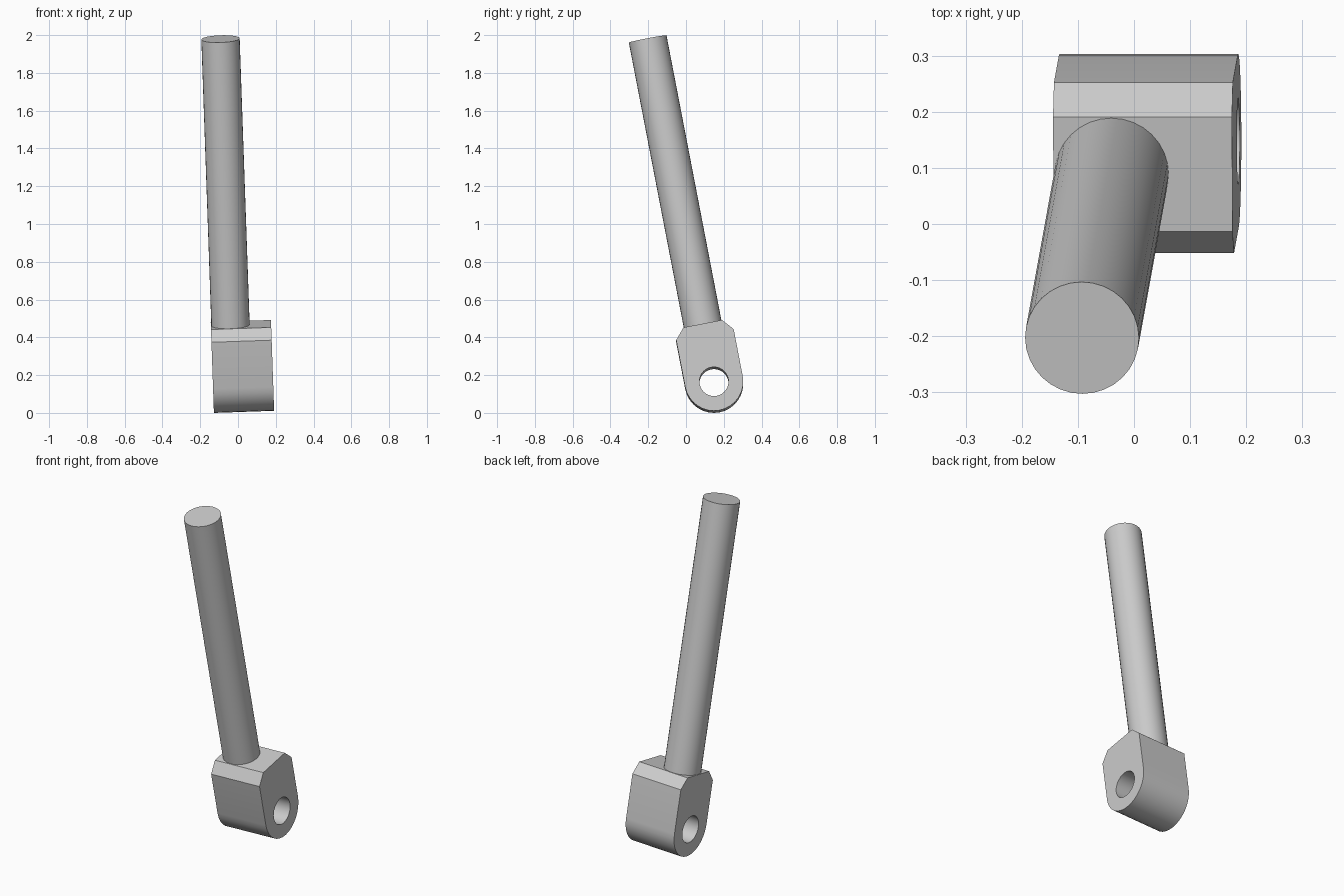
import bpy, bmesh
from math import radians, cos, sin, pi
from mathutils import Matrix, Vector

cube = bpy.data.objects.get("Cube")
if cube:
    bpy.data.objects.remove(cube, do_unlink=True)

# Plain grey metal
metal = bpy.data.materials.new("grey metal")
metal.use_nodes = True
metal.diffuse_color = (0.6, 0.6, 0.6, 1)
metal.node_tree.nodes["Principled BSDF"].inputs["Base Color"].default_value = (0.6, 0.6, 0.6, 1)

# Tilted frame: origin on the pin axis, local x along the pin, local z along the rod
FRAME = (Matrix.Translation((-0.029, 0.148, 0.1585))
         @ Matrix.Rotation(radians(-2), 4, 'Y') @ Matrix.Rotation(radians(10.9), 4, 'X'))
ROD_RADIUS, ROD_TOP = 0.1015, 1.856
LUG_RADIUS, HOLE_RADIUS = 0.155, 0.077
LUG_LEFT, LUG_RIGHT = 0.215, -0.104
SHOULDER, LUG_TOP, TOP_HALF = 0.253, 0.312, 0.104


def finish(bm, name):
    bmesh.ops.recalc_face_normals(bm, faces=bm.faces)
    mesh = bpy.data.meshes.new(name)
    bm.to_mesh(mesh)
    bm.free()
    mesh.materials.append(metal)
    obj = bpy.data.objects.new(name, mesh)
    bpy.context.collection.objects.link(obj)
    obj.matrix_world = FRAME
    bpy.ops.object.select_all(action='DESELECT')
    obj.select_set(True)
    bpy.context.view_layer.objects.active = obj
    bpy.ops.object.shade_smooth_by_angle(angle=radians(25))
    return obj


def arc(radius, start, end, steps):
    angles = [start + (end - start) * i / steps for i in range(steps + 1)]
    return [(radius * cos(a), radius * sin(a)) for a in angles]


def add_loop(bm, points, x):
    verts = [bm.verts.new((x, y, z)) for y, z in points]
    return [bm.edges.new((v, verts[i - 1])) for i, v in enumerate(verts)]


# Lug: rounded bottom, chamfered shoulders, pin hole through
bm = bmesh.new()
outline = arc(LUG_RADIUS, pi, 2 * pi, 16) + [
    (LUG_RADIUS, SHOULDER), (TOP_HALF, LUG_TOP), (-TOP_HALF, LUG_TOP), (-LUG_RADIUS, SHOULDER)]
hole = arc(HOLE_RADIUS, 0, 2 * pi, 32)[:-1]
edges = add_loop(bm, outline, LUG_RIGHT) + add_loop(bm, hole, LUG_RIGHT)
bmesh.ops.triangle_fill(bm, use_beauty=True, edges=edges, normal=Vector((1, 0, 0)))
side = bmesh.ops.extrude_face_region(bm, geom=bm.faces[:], use_keep_orig=True)["geom"]
bmesh.ops.translate(bm, vec=(LUG_LEFT - LUG_RIGHT, 0, 0),
                    verts=[g for g in side if isinstance(g, bmesh.types.BMVert)])
finish(bm, "pivot_lug")

# Rod: long round bar, seated slightly into the lug
bm = bmesh.new()
base = LUG_TOP - 0.02
bmesh.ops.create_cone(bm, cap_ends=True, segments=32, radius1=ROD_RADIUS, radius2=ROD_RADIUS,
                      depth=ROD_TOP - base,
                      matrix=Matrix.Translation((0, 0, (ROD_TOP + base) / 2)))
finish(bm, "rod")
